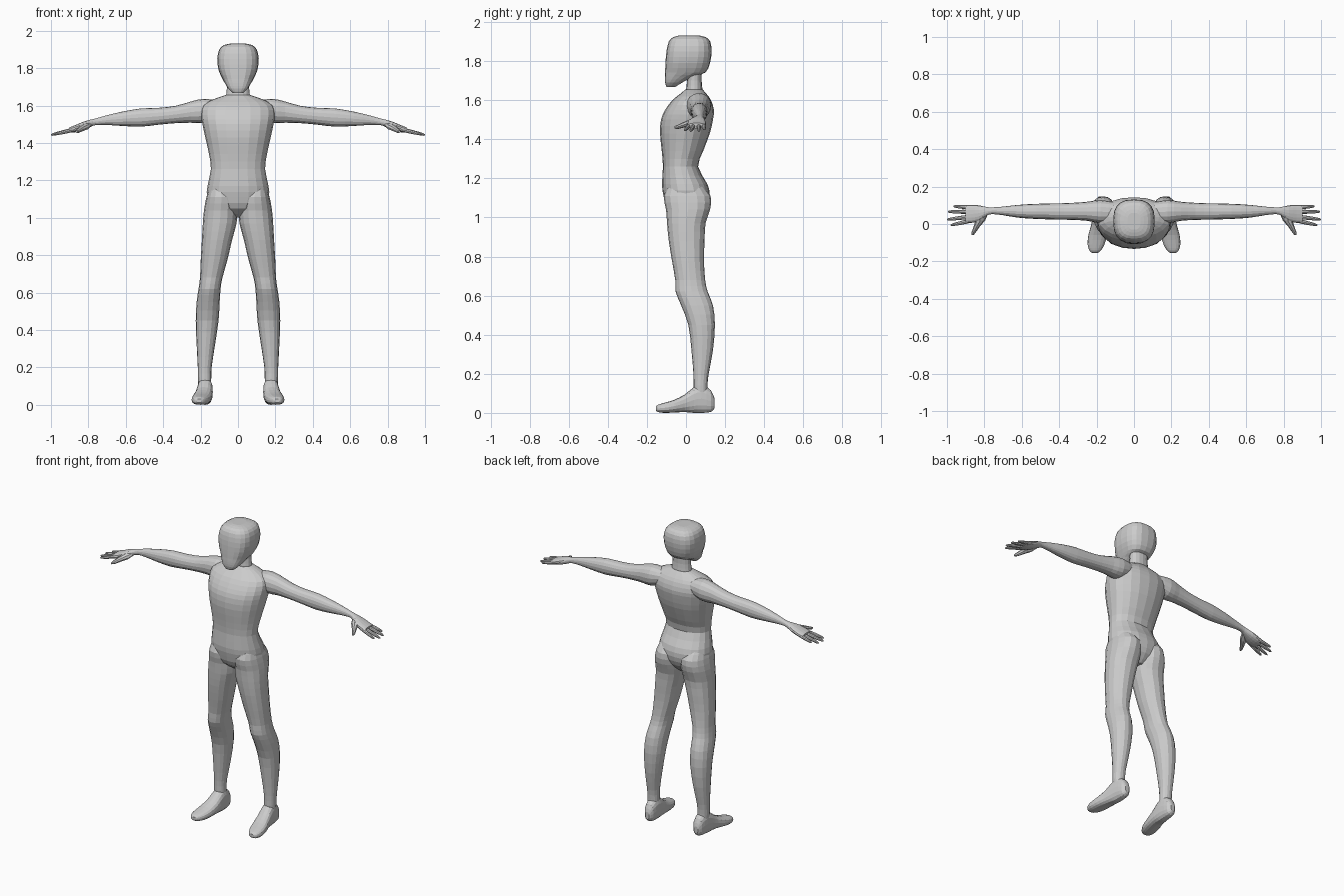
import bpy, bmesh, math

AXES = {'x': (0, 1, 2), 'y': (1, 0, 2), 'z': (2, 0, 1)}


def smooth_stations(st, sub):
    """Catmull-Rom interpolation between cross-section stations."""
    out = []
    for i in range(len(st) - 1):
        a, b, c, d = st[max(i - 1, 0)], st[i], st[i + 1], st[min(i + 2, len(st) - 1)]
        for k in range(sub):
            t = k / sub
            out.append([0.5 * (2 * q + (r - p) * t + (2 * p - 5 * q + 4 * r - s) * t * t
                               + (3 * q - p - 3 * r + s) * t ** 3)
                        for p, q, r, s in zip(a, b, c, d)])
    out.append(list(st[-1]))
    return out


def loft(name, axis, stations, sides=16, power=2.2, sub=2, flip=1):
    """Skin rounded rings; station = (position, umin, umax, vmin, vmax)."""
    bm = bmesh.new()
    ia, iu, iv = AXES[axis]
    rings = []
    for t, u0, u1, v0, v1 in smooth_stations(stations, sub):
        ring = []
        for k in range(sides):
            a = 2 * math.pi * k / sides
            c, s = math.cos(a), math.sin(a)
            co = [0, 0, 0]
            co[ia] = t
            co[iu] = (u0 + u1) / 2 + (u1 - u0) / 2 * math.copysign(abs(c) ** (2 / power), c)
            co[iv] = (v0 + v1) / 2 + (v1 - v0) / 2 * math.copysign(abs(s) ** (2 / power), s)
            co[0] *= flip
            ring.append(bm.verts.new(co))
        rings.append(ring)
    for r, q in zip(rings, rings[1:]):
        for k in range(sides):
            n = (k + 1) % sides
            bm.faces.new((r[k], r[n], q[n], q[k]))
    bm.faces.new(rings[0])
    bm.faces.new(rings[-1])
    bmesh.ops.recalc_face_normals(bm, faces=bm.faces)
    me = bpy.data.meshes.new(name)
    bm.to_mesh(me)
    bm.free()
    ob = bpy.data.objects.new(name, me)
    bpy.context.collection.objects.link(ob)
    return ob


def sym(rows):
    return [(z, -w, w, y0, y1) for z, w, y0, y1 in rows]


# torso: crotch, hips, waist, chest, shoulders
body = loft("body", 'z', sym([
    (1.00, .03, -.03, .06), (1.05, .11, -.095, .105), (1.11, .163, -.115, .122),
    (1.17, .163, -.123, .11), (1.26, .145, -.118, .062), (1.34, .155, -.124, .088),
    (1.43, .175, -.133, .122), (1.50, .19, -.128, .138), (1.55, .197, -.107, .143),
    (1.60, .188, -.07, .128), (1.632, .135, -.03, .105), (1.655, .068, -.003, .085)]), 20)

parts = []
# neck and head
parts.append(loft("neck", 'z', sym([
    (1.59, .07, -.01, .09), (1.65, .064, .0, .085), (1.70, .059, .005, .08),
    (1.77, .062, .005, .082)])))
parts.append(loft("head", 'z', sym([
    (1.667, .028, -.10, -.055), (1.69, .052, -.107, -.02), (1.72, .07, -.108, .04),
    (1.742, .083, -.107, .10), (1.79, .104, -.105, .123), (1.85, .111, -.10, .131),
    (1.90, .10, -.088, .124), (1.923, .075, -.065, .10), (1.932, .035, -.03, .06)]),
    20, 2.7))

fingers = [  # base y, tip x, y, z
    (.088, .965, .095, 1.452), (.065, .995, .066, 1.444),
    (.040, 1.0, .024, 1.443), (.018, .98, -.006, 1.446)]

for f, tag in ((1, "left"), (-1, "right")):
    # leg
    parts.append(loft(tag + "_leg", 'z', [
        (1.17, .04, .15, -.085, .075), (1.11, .008, .169, -.114, .126),
        (1.04, .003, .182, -.102, .123), (.97, .008, .188, -.097, .10),
        (.88, .032, .193, -.088, .095), (.78, .055, .199, -.072, .092),
        (.68, .083, .203, -.055, .098), (.62, .093, .211, -.053, .111),
        (.55, .098, .221, -.025, .138), (.45, .104, .226, .012, .148),
        (.32, .123, .221, .028, .138), (.20, .141, .215, .038, .116),
        (.14, .143, .214, .039, .11), (.07, .145, .21, .04, .11)], flip=f))
    # foot
    parts.append(loft(tag + "_foot", 'y', [
        (.147, .16, .188, .025, .07), (.128, .143, .205, .005, .115),
        (.08, .136, .214, .0, .145), (.04, .135, .22, .0, .132),
        (-.005, .137, .229, .004, .095), (-.06, .144, .244, .002, .067),
        (-.11, .158, .248, .0, .052), (-.143, .178, .238, .004, .042),
        (-.154, .193, .224, .012, .032)], power=2.5, flip=f))
    # arm and palm
    parts.append(loft(tag + "_arm", 'x', [
        (.10, .01, .115, 1.54, 1.625), (.18, .004, .128, 1.507, 1.636),
        (.25, .017, .119, 1.508, 1.622), (.33, .022, .113, 1.506, 1.599),
        (.42, .024, .11, 1.498, 1.588), (.52, .027, .108, 1.487, 1.584),
        (.62, .034, .102, 1.491, 1.567), (.70, .047, .093, 1.496, 1.548),
        (.76, .053, .089, 1.496, 1.531), (.79, .043, .091, 1.485, 1.524),
        (.83, .016, .10, 1.468, 1.512), (.87, .006, .102, 1.457, 1.495),
        (.902, .008, .10, 1.455, 1.483)], power=2.2, flip=f))
    # fingers and thumb
    for i, (by, tx, ty, tz) in enumerate(fingers):
        st = []
        for t, r in ((0, .0105), (.35, .011), (.7, .0095), (.93, .007), (1, .003)):
            x, y, z = .87 + (tx - .87) * t, by + (ty - by) * t, 1.473 + (tz - 1.473) * t
            st.append((x, y - r, y + r, z - r, z + r))
        parts.append(loft(f"{tag}_finger_{i}", 'x', st, 8, 2, 1, f))
    parts.append(loft(tag + "_thumb", 'y', [
        (.055, .78, .82, 1.485, 1.512), (.02, .795, .846, 1.468, 1.502),
        (-.015, .825, .858, 1.459, 1.487), (-.045, .846, .869, 1.452, 1.473),
        (-.06, .858, .868, 1.455, 1.466)], 8, 2, 1, f))

# weld all parts into one skin
bpy.context.view_layer.objects.active = body
for p in parts:
    m = body.modifiers.new("union", 'BOOLEAN')
    m.operation = 'UNION'
    m.solver = 'EXACT'
    m.object = p
    bpy.ops.object.modifier_apply(modifier=m.name)
    bpy.data.objects.remove(p)
